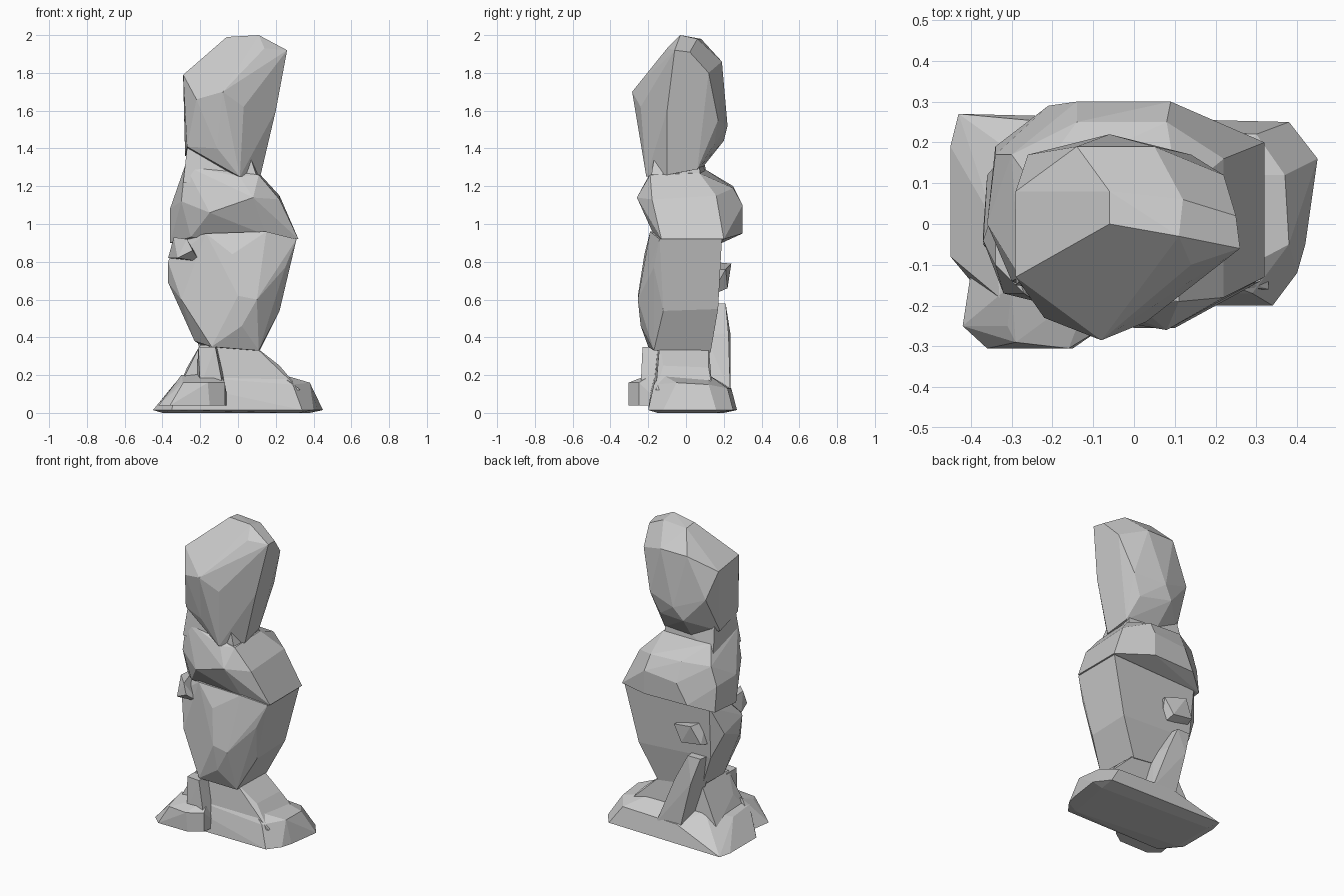
import bpy, bmesh


def hull(name, *rows):
    """Faceted solid: convex hull of a few cross-section rows of corner points."""
    bm = bmesh.new()
    for row in rows:
        for p in row:
            bm.verts.new(p)
    res = bmesh.ops.convex_hull(bm, input=bm.verts[:])
    junk = {g for k in ("geom_interior", "geom_unused") for g in res[k]
            if isinstance(g, bmesh.types.BMVert)}
    bmesh.ops.delete(bm, geom=list(junk), context='VERTS')
    bmesh.ops.dissolve_limit(bm, angle_limit=0.08, verts=bm.verts[:], edges=bm.edges[:])
    bmesh.ops.recalc_face_normals(bm, faces=bm.faces[:])
    me = bpy.data.meshes.new(name)
    bm.to_mesh(me)
    bm.free()
    ob = bpy.data.objects.new(name, me)
    bpy.context.collection.objects.link(ob)
    return ob


def ring(z, *xy):
    return [(x, y, z) for x, y in xy]


# Head: crown, brow, cheeks, chin
hull("head",
     [(-.06, 0, 1.99), (.11, -.03, 2.0), (.12, .06, 1.98), (-.06, .08, 1.98)],
     [(-.14, -.01, 1.92), (.14, -.10, 1.93), (.26, -.06, 1.92), (.25, .02, 1.91)],
     [(-.29, -.13, 1.79), (-.08, -.285, 1.70), (-.29, .08, 1.76), (-.14, .19, 1.86),
      (.05, .19, 1.86), (.22, .12, 1.80)],
     [(.03, -.24, 1.62), (.20, -.10, 1.60), (-.22, -.23, 1.66), (-.26, .17, 1.60),
      (-.06, .22, 1.52), (.14, .17, 1.55)],
     [(-.11, -.22, 1.40), (-.27, -.15, 1.41), (-.28, .05, 1.36), (-.12, .20, 1.44),
      (.08, .15, 1.42)],
     [(.01, -.21, 1.25), (.12, -.10, 1.26), (.11, .06, 1.29), (-.10, .08, 1.29)])

# Neck joining the head to the shoulders
hull("neck", ring(1.40, (-.27, -.13), (-.26, .08), (.08, .06), (.05, -.16)),
     ring(1.22, (-.29, -.15), (-.28, .12), (.11, .08), (.11, -.19)))

# Shoulders and upper torso, overhanging at the back
hull("upper_torso",
     [(-.28, -.13, 1.31), (-.25, .10, 1.29), (.11, .07, 1.27), (.11, -.19, 1.26),
      (.01, -.20, 1.25)],
     [(-.14, .25, 1.20), (.08, .25, 1.19), (-.30, .17, 1.18), (.22, .16, 1.15),
      (.22, -.18, 1.13), (.08, -.26, 1.14), (-.15, -.22, 1.06), (-.30, -.14, 1.12)],
     [(-.36, .0, 1.08), (-.34, .17, 1.06), (-.14, .30, 1.08), (.09, .30, 1.10)],
     [(.32, -.13, .92), (.32, .20, .92), (.09, .30, .95), (-.21, .29, .95),
      (-.34, .19, .90), (-.36, .0, .90), (-.25, -.12, .93), (.15, -.17, .94)])

# Lower torso tapering to the ankles
hull("lower_body",
     [(-.17, -.16, .95), (.15, -.19, .96), (.31, -.14, .92), (.31, .19, .92),
      (-.30, .19, .92), (-.33, -.02, .90)],
     [(.25, -.17, .77), (-.37, -.05, .80), (-.03, -.22, .84), (-.36, .12, .74),
      (-.37, -.02, .69)],
     [(.0, -.255, .62), (.10, -.255, .60), (.22, -.12, .54), (.22, .17, .55),
      (-.29, .16, .58), (-.30, -.13, .60)],
     [(-.14, -.20, .35), (.02, -.24, .46), (.11, -.17, .33), (.11, .13, .32),
      (-.20, .12, .36), (-.23, -.06, .38)])

# Forearm folded against the front left side
hull("forearm", [(-.37, -.04, .82), (-.32, -.17, .82), (-.24, -.19, .86)],
     [(-.34, -.10, .93), (-.27, -.17, .92), (-.34, .05, .92), (-.20, -.12, .80)])

# Leaning strut behind the legs, and the fold above it
hull("back_strut", ring(.10, (-.14, .10), (-.12, .235), (.05, .235), (.06, .10)),
     ring(.42, (-.22, .10), (-.20, .235), (-.08, .225), (-.06, .10)),
     ring(.58, (-.27, .10), (-.25, .21), (-.16, .21), (-.15, .10)))
hull("back_fold", [(-.28, .13, .66), (-.26, .22, .68), (-.12, .22, .66), (-.10, .13, .62)],
     [(-.24, .13, .80), (-.20, .24, .79), (-.06, .21, .76), (-.08, .13, .76)])

# Sloping base plate with its mound and front step
hull("base",
     ring(.015, (-.45, .19), (-.43, .27), (-.08, .27), (.22, .26), (.38, .25), (.45, .16),
          (.42, -.05), (.40, -.12), (.34, -.20), (-.35, -.20), (-.45, -.08)),
     ring(0, (-.40, -.08), (-.40, .2), (.38, .16), (.32, -.15)),
     [(.38, -.05, .16), (.37, .12, .15), (.30, .22, .13), (.29, -.17, .15),
      (-.33, -.18, .16), (-.34, .0, .15), (-.31, .17, .12), (-.10, .24, .13)],
     [(.21, -.14, .21), (-.26, -.17, .19), (.18, .12, .20), (-.22, .12, .20)])
hull("base_mound", ring(.12, (-.32, -.18), (-.32, .14), (.33, .14), (.33, -.16)),
     [(.22, -.12, .25), (.22, .12, .24), (-.27, -.10, .24), (-.26, .10, .24)],
     ring(.36, (-.20, -.15), (-.20, .12), (.08, .12), (.08, -.14)))
hull("base_step",
     ring(.04, (-.42, -.25), (-.36, -.305), (-.15, -.305), (-.07, -.25), (-.05, -.12), (-.40, -.12)),
     [(-.31, -.25, .16), (-.29, -.29, .16), (-.16, -.305, .16), (-.07, -.25, .16)],
     [(-.30, -.15, .20), (-.10, -.15, .22)])
hull("front_toe", ring(.14, (-.20, -.24), (-.08, -.24), (-.06, -.12), (-.22, -.12)),
     ring(.35, (-.21, -.22), (-.12, -.23), (-.11, -.12), (-.21, -.12)))
